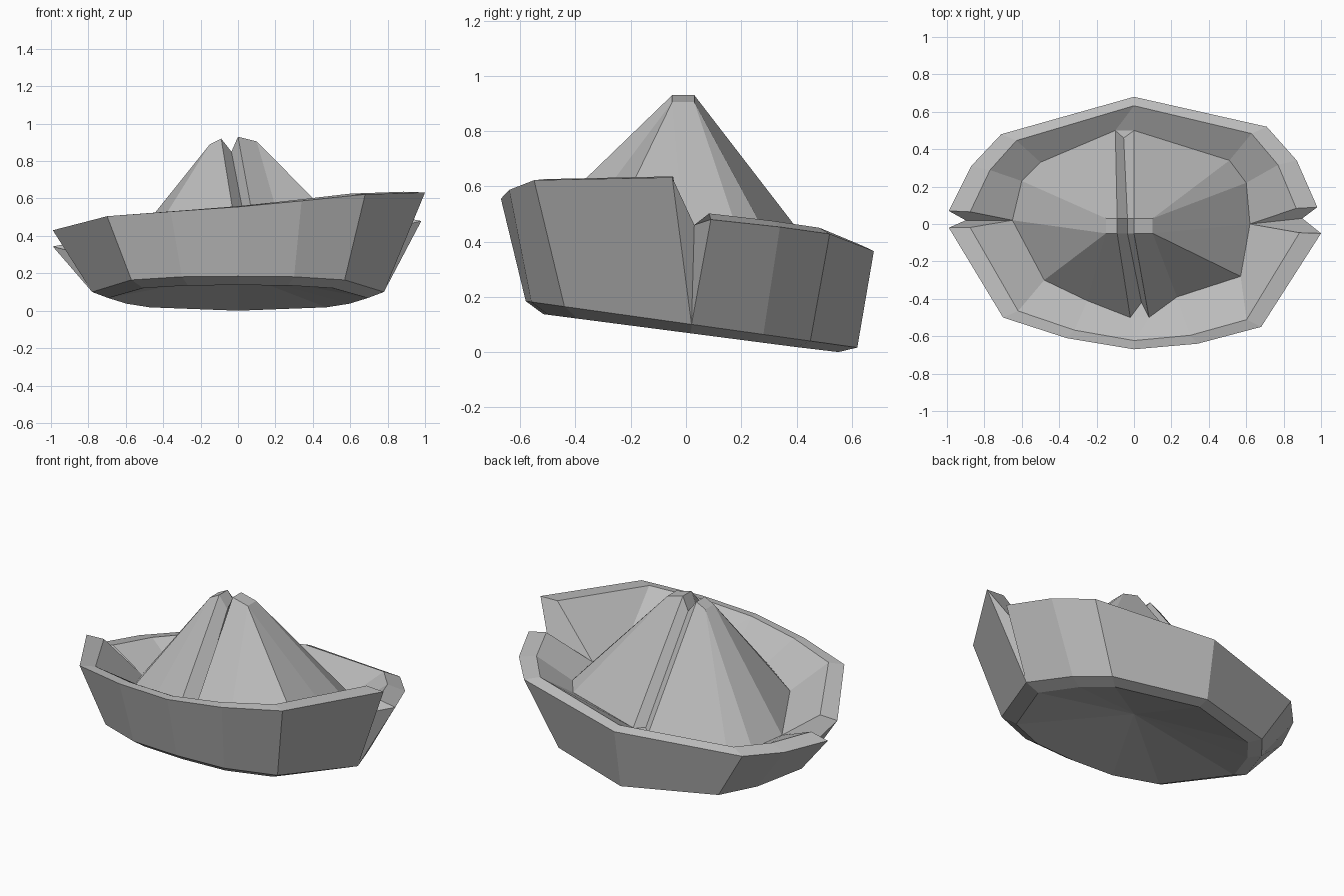
import bpy
import bmesh

cube = bpy.data.objects.get("Cube")
if cube:
    bpy.data.objects.remove(cube)

grey = bpy.data.materials.new("plain grey")
grey.use_nodes = True
tone = (0.5, 0.5, 0.5, 1)
grey.diffuse_color = tone
grey.node_tree.nodes["Principled BSDF"].inputs["Base Color"].default_value = tone


def strip(lower, upper):
    """Faces joining two point rows; repeated points give triangles."""
    faces = []
    for i in range(len(lower) - 1):
        faces.append([lower[i], lower[i + 1], upper[i + 1], upper[i]])
    return faces


def build(name, faces):
    bm = bmesh.new()
    seen = {}
    for points in faces:
        corners = []
        for p in points:
            if p not in seen:
                seen[p] = bm.verts.new(p)
            if seen[p] not in corners:
                corners.append(seen[p])
        if len(corners) > 2:
            bm.faces.new(corners)
    mesh = bpy.data.meshes.new(name)
    bm.to_mesh(mesh)
    bm.free()
    mesh.materials.append(grey)
    obj = bpy.data.objects.new(name, mesh)
    bpy.context.collection.objects.link(obj)


def lift(outline, height):
    return [(x, y, height(x, y)) for x, y in outline]


def mirrored(half):
    """Half outline ending on the centre line, completed with its mirror."""
    return half + [(-x, y) for x, y in half[-2::-1]]


# Height rules for the sloping rings
def back_height(x, y):
    return 0.418 + 0.07 * x - 0.077 * y


def sole_height(x, y):
    return 0.103 - 0.14 * y


def lip_height(x, y):
    return max(0, 0.07 - 0.13 * y)


def base_height(x, y):
    return 0.315 + 0.07 * x - 0.17 * y + 0.36 * y * y


# Outlines run counterclockwise: front from -x to +x, back from +x to -x
rim_front = [(-0.99, -0.02, 0.43), (-0.7, -0.5, 0.505), (-0.36, -0.61, 0.53),
             (0, -0.67, 0.555), (0.34, -0.64, 0.587), (0.68, -0.55, 0.622),
             (1, -0.05, 0.632)]
rim_back = lift([(0.98, 0.09), (0.87, 0.34), (0.71, 0.52), (0, 0.68),
                 (-0.71, 0.48), (-0.87, 0.31), (-0.99, 0.07)], back_height)
sole_front = lift(mirrored([(-0.78, 0.02), (-0.57, -0.44), (-0.3, -0.56), (0, -0.58)]),
                  sole_height)
sole_back = lift(mirrored([(0.78, 0.02), (0.67, 0.28), (0.53, 0.45), (0, 0.62)]),
                 sole_height)
base_left = lift([(-0.1, 0.5), (-0.5, 0.33), (-0.6, 0.23), (-0.65, 0.02),
                  (-0.48, -0.3), (-0.25, -0.41), (-0.02, -0.5)], base_height)
base_right = lift([(0.08, -0.5), (0.23, -0.39), (0.57, -0.28), (0.62, 0),
                   (0.6, 0.22), (0.51, 0.34), (0, 0.5)], base_height)
base_front = base_left[3:] + base_right[:4]
base_back = base_right[3:] + base_left[:4]


def inner(rim, rise):
    return [(0.885 * x, 0.93 * y, z + rise) for x, y, z in rim]


# Brim: outer wall, flat edge and inward slope for each half
edge_front = inner(rim_front, 0.004)
edge_back = inner(rim_back, 0.022)
brim = []
for sole, rim, edge, base in ((sole_front, rim_front, edge_front, base_front),
                              (sole_back, rim_back, edge_back, base_back)):
    brim += strip(sole, rim) + strip(rim, edge)
    brim += strip(edge[:4] + edge[3:], base)

# Side notches between the two halves
for end, start, sole, base, valley in (
        ((rim_front[-1], edge_front[-1]), (rim_back[0], edge_back[0]),
         sole_back[0], base_right[3], (0.9, 0.03, 0.46)),
        ((rim_back[-1], edge_back[-1]), (rim_front[0], edge_front[0]),
         sole_front[0], base_left[3], (-0.9, 0.02, 0.32))):
    brim += [[sole, valley, end[0]], [end[0], valley, base, end[1]],
             [sole, start[0], valley], [valley, start[0], start[1], base]]
build("brim", brim)

# Hollow underside with a narrow lip
underside = []
apex = (0, 0, 0.2)
for sole in (sole_front, sole_back):
    lip = lift([(0.89 * x, 0.89 * y) for x, y, z in sole], lip_height)
    underside += strip(lip, sole) + strip([apex] * len(lip), lip)
build("underside", underside)


# Crown: two facing shells with small flat tops
def top_corners(x, z):
    return (x, -0.05, z), (x, 0.03, z)


right_in, right_out = top_corners(0, 0.93), top_corners(0.1, 0.905)
left_in, left_out = top_corners(-0.09, 0.92), top_corners(-0.15, 0.89)
right_top = [right_in[0]] + [right_out[0]] * 3 + [right_out[1]] * 2 + [right_in[1]]
left_top = [left_in[1]] + [left_out[1]] * 2 + [left_out[0]] * 3 + [left_in[0]]
crown = strip(base_right, right_top) + strip(base_left, left_top)
crown += [[right_in[0], right_out[0], right_out[1], right_in[1]],
          [left_in[1], left_out[1], left_out[0], left_in[0]]]

# Groove running over the crown
groove_front = (0.04, -0.42, 0.46)
groove_back = (-0.055, 0.46, 0.32)
groove = [groove_front, *top_corners(-0.035, 0.85), groove_back]
crown += strip(groove, [base_right[0], *right_in, base_right[-1]])
crown += strip([base_left[-1], *left_in, base_left[0]], groove)
crown += [[base_left[-1], base_right[0], groove_front],
          [base_right[-1], base_left[0], groove_back]]
build("crown", crown)
